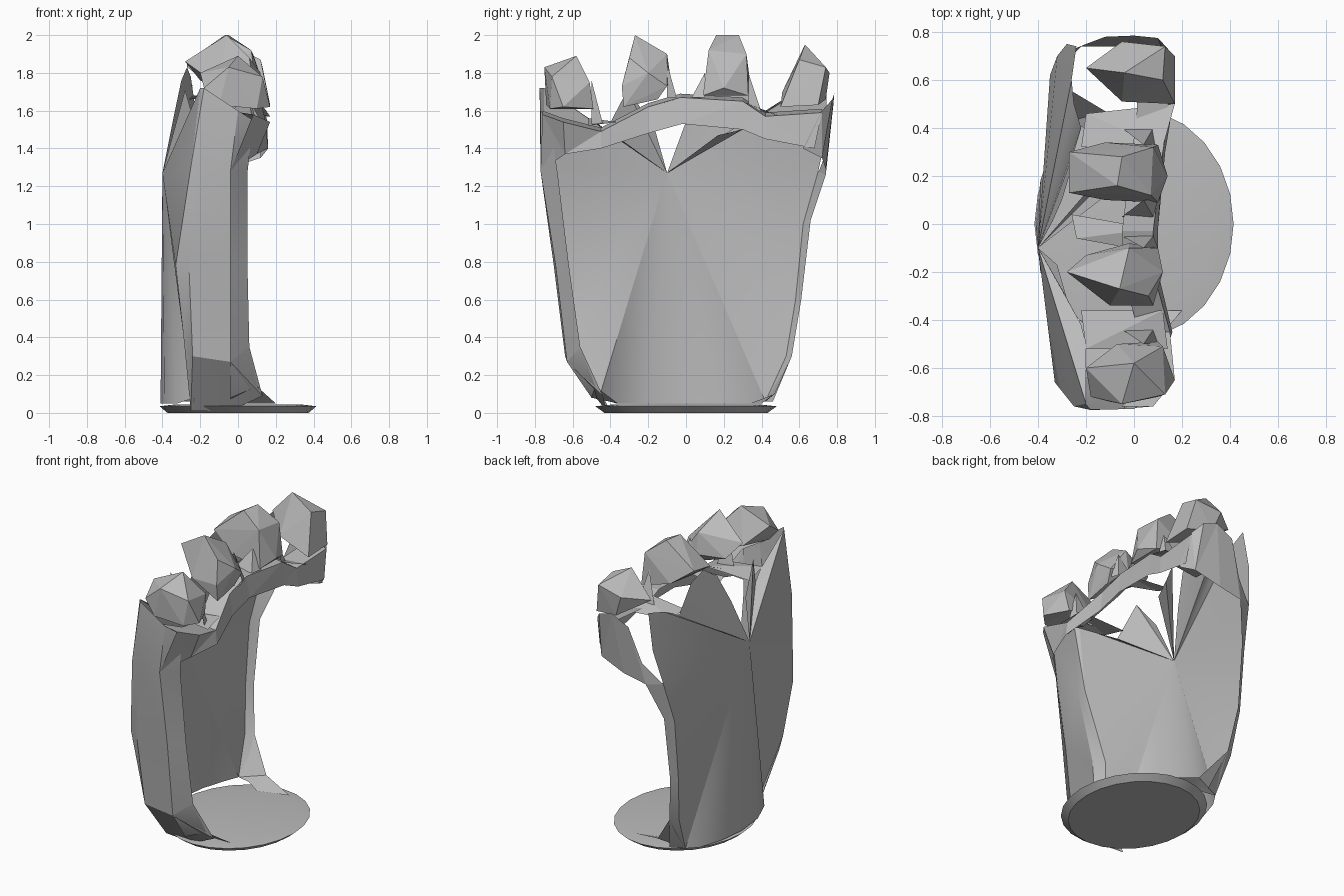
import bpy
import bmesh
from math import cos, sin, tau, radians

default_cube = bpy.data.objects.get("Cube")
if default_cube:
    bpy.data.objects.remove(default_cube, do_unlink=True)

grey = bpy.data.materials.new("plain_grey")
grey.use_nodes = True
colour = (0.5, 0.5, 0.5, 1.0)
grey.diffuse_color = colour
grey.node_tree.nodes["Principled BSDF"].inputs["Base Color"].default_value = colour


def finish(name, bm, smooth_angle=None):
    """Turn a bmesh into a named grey object."""
    mesh = bpy.data.meshes.new(name)
    bm.to_mesh(mesh)
    bm.free()
    mesh.materials.append(grey)
    obj = bpy.data.objects.new(name, mesh)
    bpy.context.collection.objects.link(obj)
    if smooth_angle:
        bpy.ops.object.select_all(action="DESELECT")
        obj.select_set(True)
        bpy.context.view_layer.objects.active = obj
        bpy.ops.object.shade_smooth_by_angle(angle=radians(smooth_angle))
    return obj


def loft(name, rows, smooth_angle=None):
    """Sheet of triangulated quads between polylines with equal point counts."""
    bm = bmesh.new()
    grid = [[bm.verts.new(point) for point in row] for row in rows]
    for low, high in zip(grid, grid[1:]):
        for a, b, c, d in zip(low, low[1:], high[1:], high):
            bm.faces.new((a, b, c, d))
    bmesh.ops.triangulate(bm, faces=bm.faces[:])
    return finish(name, bm, smooth_angle)


def fan(name, hub, rim, smooth_angle=None):
    """Triangles running from one hub to an open rim."""
    bm = bmesh.new()
    centre = bm.verts.new(hub)
    ring = [bm.verts.new(point) for point in rim]
    for a, b in zip(ring, ring[1:]):
        bm.faces.new((centre, a, b))
    return finish(name, bm, smooth_angle)


def hull(name, points):
    """Faceted lump wrapped around the points."""
    bm = bmesh.new()
    for point in points:
        bm.verts.new(point)
    result = bmesh.ops.convex_hull(bm, input=bm.verts[:])
    loose = [v for v in result["geom_interior"] if isinstance(v, bmesh.types.BMVert)]
    bmesh.ops.delete(bm, geom=loose, context="VERTS")
    return finish(name, bm)


# Edges shared by the back plate and the side walls
right_edge = [(-.2, -.75, 1.72), (-.25, -.76, 1.3), (-.33, -.66, .78),
              (-.29, -.61, .42), (-.23, -.46, .08)]
left_edge = [(-.29, .42, .06), (-.32, .53, .3), (-.35, .58, .6),
             (-.35, .62, 1), (-.32, .7, 1.28)]

# Back plate: a fan with a notch above its hub and a crown along the top
heel_edge = [(-.32, -.37, .05), (-.39, -.2, .05), (-.41, 0, .05), (-.39, .18, .05), (-.34, .34, .05)]
crown_left = [(-.28, .75, 1.5), (-.24, .74, 1.74), (-.26, .6, 1.7), (-.25, .5, 1.65),
              (-.22, .4, 1.57), (-.25, .3, 1.78), (-.27, .2, 1.83), (-.3, .1, 1.76),
              (-.34, .01, 1.57)]
crown_right = [(-.32, -.17, 1.52), (-.28, -.31, 1.71), (-.22, -.42, 1.5), (-.2, -.5, 1.55)]
fan("back_plate", (-.4, -.1, 1.27),
    crown_right + right_edge + heel_edge + left_edge + crown_left, 35)

# Right wall: wide, with a chamfered front lip
loft("right_wall", [
    right_edge,
    [(-.18, -.775, 1.72), (-.2, -.77, 1.28), (-.26, -.7, .78),
     (-.24, -.64, .3), (-.25, -.4, .01)],
    [(0, -.77, 1.6), (-.04, -.77, 1.28), (-.04, -.69, .78),
     (-.04, -.63, .27), (-.04, -.42, .01)],
    [(.08, -.72, 1.55), (.05, -.68, 1.27), (.05, -.62, .78),
     (.06, -.56, .35), (.13, -.44, .09)],
], 25)

# Left wall: a narrow strip that sweeps into the foot
loft("left_wall", [
    left_edge,
    [(-.2, .46, .06), (-.27, .56, .3), (-.31, .61, .6), (-.3, .66, 1.02), (-.22, .74, 1.26)],
], 25)

# Left flap at the top of the strip
loft("left_flap", [
    [(-.32, .7, 1.27), (-.22, .74, 1.26), (-.06, .74, 1.29), (.12, .72, 1.35), (.16, .62, 1.4)],
    [(-.2, .75, 1.4), (-.12, .78, 1.63), (0, .785, 1.69), (.1, .775, 1.66), (.15, .72, 1.6)],
])

# Front band with a folded ledge along its upper edge
band_low = [(-.04, -.77, 1.28), (.1, -.64, 1.37), (.16, -.45, 1.4), (.1, -.2, 1.48),
            (.1, -.02, 1.53), (.13, .3, 1.5), (.15, .42, 1.45), (.16, .68, 1.4)]
band_high = [(.08, -.76, 1.58), (.17, -.65, 1.54), (.15, -.45, 1.49), (.08, -.2, 1.62),
             (.08, -.03, 1.67), (.12, .3, 1.65), (.14, .42, 1.57), (.15, .72, 1.59)]
band_ledge = [(x - .13, y, z + .02) for x, y, z in band_high]
loft("front_band", [band_low, band_high, band_ledge])

# Webs joining the crown to the band between the fingers
webs = {
    "left_web": [(-.22, .32, 1.6), (-.2, .46, 1.58), (.17, .5, 1.57), (.12, .32, 1.64)],
    "middle_web": [(-.26, .04, 1.66), (-.24, -.06, 1.68), (.09, -.12, 1.64), (.08, -.02, 1.67)],
    "right_web": [(-.22, -.36, 1.53), (-.2, -.52, 1.56), (.14, -.52, 1.52), (.12, -.36, 1.54)],
}
for name, (a, b, c, d) in webs.items():
    loft(name, [[a, b], [d, c]])

# Triangular gussets reaching from the hub to the band
fan("hub_gusset", (-.4, -.1, 1.27), [(-.05, .17, 1.47), (0, .3, 1.5), (0, .36, 1.58)])

# Fingers: bent, irregular faceted lumps
hull("right_outer_finger", [
    (-.2, -.6, 1.8), (-.18, -.72, 1.72), (-.05, -.75, 1.83), (0, -.58, 1.89),
    (.12, -.51, 1.75), (.17, -.65, 1.62), (.1, -.49, 1.61), (.1, -.72, 1.61),
    (-.07, -.5, 1.67), (-.1, -.74, 1.63), (.13, -.71, 1.78)])
hull("right_inner_finger", [
    (-.28, -.2, 1.86), (-.2, -.13, 1.76), (-.06, -.27, 2), (-.02, -.1, 1.9),
    (.08, -.34, 1.73), (.1, -.1, 1.73), (.06, -.3, 1.88), (-.1, -.34, 1.73),
    (.12, -.2, 1.8), (-.02, -.08, 1.76), (.08, -.33, 1.62), (.08, -.15, 1.66)])
hull("left_inner_finger", [
    (-.27, .3, 1.86), (-.27, .13, 1.83), (-.12, .34, 1.75), (-.12, .1, 1.72),
    (-.07, .16, 2), (-.05, .28, 2), (.07, .12, 1.92), (.08, .32, 1.9),
    (.14, .2, 1.72), (.1, .09, 1.68), (.1, .33, 1.68)])
hull("left_outer_finger", [
    (-.2, .65, 1.78), (-.05, .76, 1.8), (-.04, .63, 1.95), (-.05, .51, 1.7),
    (.13, .74, 1.83), (.17, .7, 1.63), (.17, .5, 1.62), (.12, .6, 1.87), (0, .74, 1.66)])

# Small flanks that run from the finger sides down to the band
flanks = {
    "right_outer_flank": (-.5, -.44, 1.76, 1.53),
    "right_inner_flank": (-.1, -.05, 1.85, 1.67),
    "left_inner_flank_right": (.1, .03, 1.8, 1.67),
    "left_inner_flank_left": (.33, .4, 1.8, 1.59),
}
for name, (y_top, y_foot, top, foot) in flanks.items():
    fan(name, (.04, y_top, top), [(-.05, y_foot, foot), (.08, y_foot, foot), (.1, y_top, foot)])

# Foot: a thin oval dish with a flat underside
bm = bmesh.new()
sides = 24
rings = []
for scale, z in ((.9, 0), (1, .035), (.8, .045)):
    rings.append([bm.verts.new((.415 * scale * cos(tau * i / sides),
                                .48 * scale * sin(tau * i / sides), z))
                  for i in range(sides)])
for low, high in zip(rings, rings[1:]):
    for i in range(sides):
        j = (i + 1) % sides
        bm.faces.new((low[i], low[j], high[j], high[i]))
bm.faces.new(rings[0][::-1])
bm.faces.new(rings[-1])
finish("foot", bm, 30)

# Flares curving from the wall lips down onto the foot
loft("right_flare", [
    [(-.04, -.63, .27), (-.04, -.5, .08), (-.04, -.36, .05)],
    [(.06, -.56, .35), (.1, -.48, .14), (.2, -.36, .05)],
], 30)
loft("left_flare", [
    [(-.29, .42, .06), (-.2, .4, .06), (-.1, .34, .05)],
    [(-.27, .56, .3), (-.12, .47, .1), (.1, .4, .05)],
], 30)
